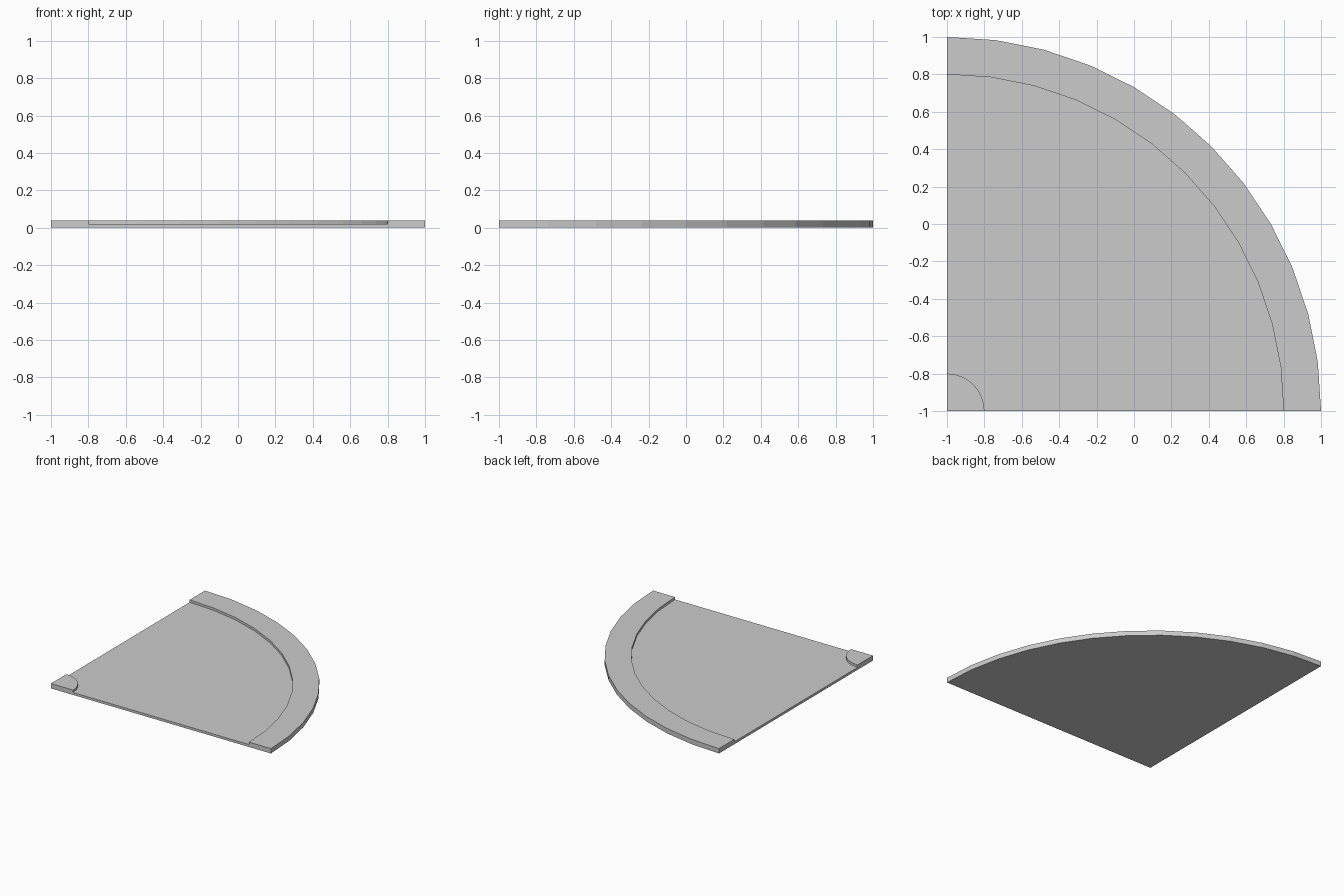
import bpy, bmesh
from math import sin, cos, pi

if "Cube" in bpy.data.objects:
    bpy.data.objects.remove(bpy.data.objects["Cube"])

STEPS = 12
CENTRE = (-1, -1)

# Radial cross-section (radius, height): raised hub, recessed floor, raised rim
profile = [(0, 0), (2, 0), (2, 0.04), (1.8, 0.04), (1.8, 0.02),
           (0.2, 0.02), (0.2, 0.04), (0, 0.04)]

# Sweep the cross-section through a quarter turn
bm = bmesh.new()
rings = []
for i in range(STEPS + 1):
    a = pi / 2 * i / STEPS
    rings.append([bm.verts.new((CENTRE[0] + r * cos(a), CENTRE[1] + r * sin(a), z))
                  for r, z in profile])
n = len(profile)
for a, b in zip(rings, rings[1:]):
    for j in range(n - 1):
        bm.faces.new((a[j], a[j + 1], b[j + 1], b[j]))

# Straight side walls
bm.faces.new(rings[0])
bm.faces.new(rings[-1][::-1])

# Weld the points that meet on the corner axis
bmesh.ops.remove_doubles(bm, verts=bm.verts, dist=1e-5)
bmesh.ops.recalc_face_normals(bm, faces=bm.faces)

mesh = bpy.data.meshes.new("quarter_round_tile")
bm.to_mesh(mesh)
bm.free()
tile = bpy.data.objects.new("quarter_round_tile", mesh)
bpy.context.collection.objects.link(tile)
